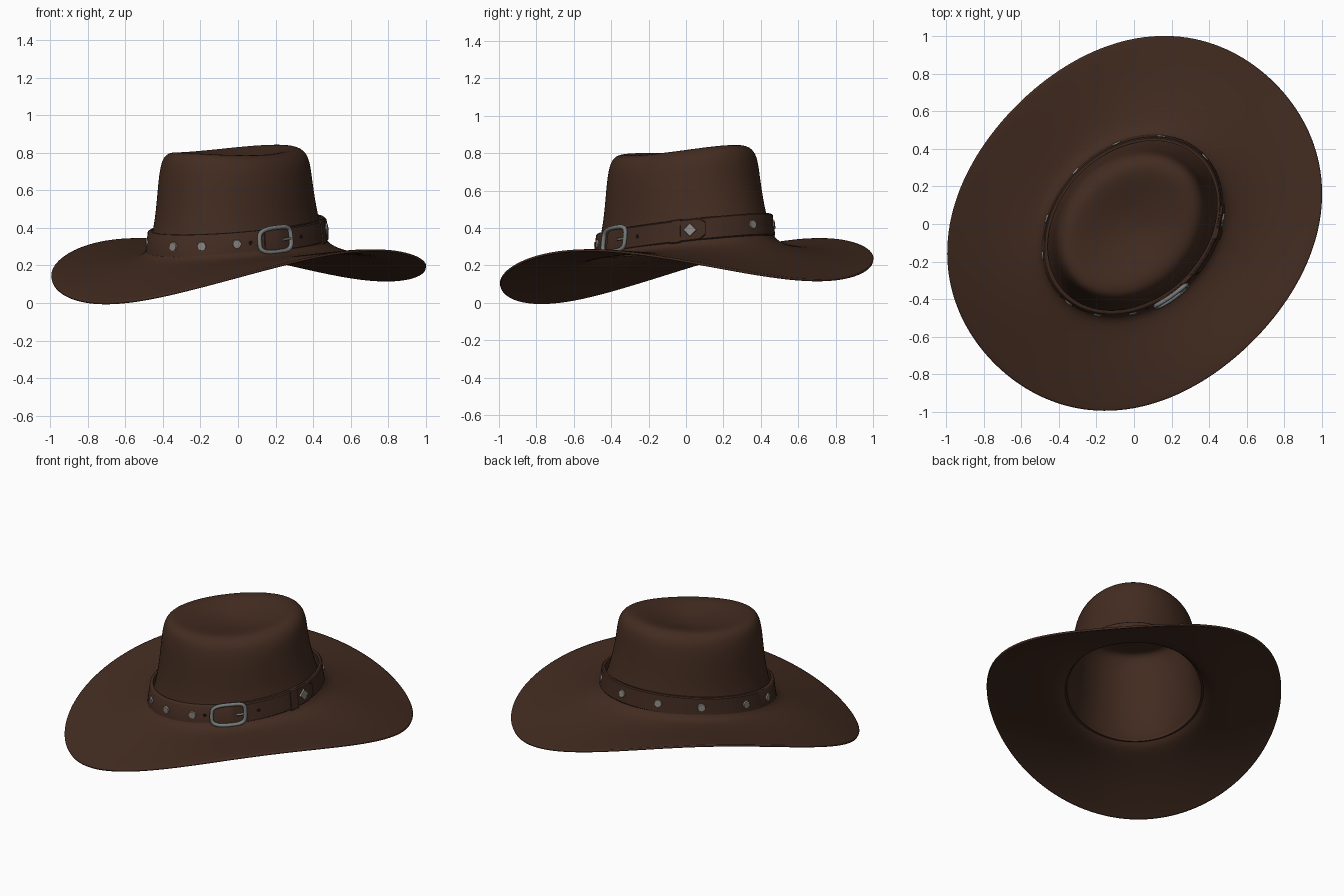
import bpy, bmesh, math
from mathutils import Vector, Matrix

if "Cube" in bpy.data.objects:
    bpy.data.objects.remove(bpy.data.objects["Cube"])

R2 = math.sqrt(0.5)
TILT = 0.034         # slight roll of the whole hat


def material(name, rgb):
    m = bpy.data.materials.new(name)
    m.diffuse_color = (*rgb, 1)
    m.use_nodes = True
    m.node_tree.nodes["Principled BSDF"].inputs["Base Color"].default_value = m.diffuse_color
    return m


FELT = material("brown_felt", (0.055, 0.0245, 0.0145))
LEATHER = material("brown_leather", (0.052, 0.0235, 0.0145))
STEEL = material("buckle_steel", (0.18, 0.195, 0.19))
STUD = material("stud_metal", (0.28, 0.255, 0.235))
DARK = material("hole_dark", (0.015, 0.008, 0.006))


def world(s, p, z):
    """s runs front to back along the hat's diagonal, p runs sideways."""
    return Vector(((s - p) * R2, (s + p) * R2, z + TILT * p))


def finish(bm, name, mat, angle=40):
    bmesh.ops.recalc_face_normals(bm, faces=bm.faces)
    me = bpy.data.meshes.new(name)
    bm.to_mesh(me)
    bm.free()
    ob = bpy.data.objects.new(name, me)
    bpy.context.collection.objects.link(ob)
    me.materials.append(mat)
    bpy.ops.object.select_all(action='DESELECT')
    ob.select_set(True)
    bpy.context.view_layer.objects.active = ob
    bpy.ops.object.shade_smooth_by_angle(angle=math.radians(angle))
    return ob


# Hat shell: rings of front radius, back radius, side radius, front z, back z, side z, squareness
RINGS = [
    (1.055, 1.065, 0.892, 0.002, 0.125, 0.314, 0.025),
    (1.02, 1.025, 0.86, 0.022, 0.140, 0.315, 0.025),
    (0.85, 0.85, 0.71, 0.108, 0.205, 0.297, 0.02),
    (0.69, 0.67, 0.565, 0.178, 0.268, 0.280, 0.01),
    (0.58, 0.55, 0.46, 0.218, 0.315, 0.277, 0),
    (0.530, 0.505, 0.418, 0.262, 0.368, 0.310, 0),
    (0.49, 0.465, 0.385, 0.420, 0.490, 0.450, 0),
    (0.470, 0.428, 0.374, 0.62, 0.65, 0.63, 0),
    (0.458, 0.418, 0.358, 0.74, 0.775, 0.732, 0),
    (0.430, 0.390, 0.330, 0.798, 0.832, 0.783, 0),
    (0.37, 0.33, 0.275, 0.803, 0.852, 0.810, 0),
    (0.24, 0.22, 0.17, 0.778, 0.815, 0.785, 0),
    (0.10, 0.10, 0.08, 0.760, 0.778, 0.763, 0),
]
N = 40
bm = bmesh.new()
loops = []
for af, ab, b, zf, zb, zs, k in RINGS:
    lift = (zf + zb) / 2
    A, B, C = (lift + zs) / 2, (lift - zs) / 2, (zf - zb) / 2
    loop = []
    for i in range(N):
        t = 2 * math.pi * i / N
        g = 1 + k * math.sin(2 * t) ** 2
        s = -(af + ab) / 2 * g * math.cos(t) - (af - ab) / 2
        z = A + B * math.cos(2 * t) + C * math.cos(t)
        loop.append(bm.verts.new(world(s, b * g * math.sin(t), z)))
    loops.append(loop)
for lo, hi in zip(loops, loops[1:]):
    for i in range(N):
        j = (i + 1) % N
        bm.faces.new((lo[i], lo[j], hi[j], hi[i]))
tip = bm.verts.new(world(0, 0, 0.758))
for i in range(N):
    bm.faces.new((loops[-1][i], loops[-1][(i + 1) % N], tip))
hat = finish(bm, "hat_shell", FELT, 60)
if hat.data.polygons[0].normal.z < 0:
    hat.data.flip_normals()
sub = hat.modifiers.new("smooth", 'SUBSURF')
sub.levels = sub.render_levels = 2
sol = hat.modifiers.new("thickness", 'SOLIDIFY')
sol.thickness, sol.offset = 0.012, -1


def on_band(deg, off=0, h=0):
    """Point on the tilted hat band: angle from the front, outward offset, height."""
    t = math.radians(deg)
    a, b = 0.526, 0.413
    n = Vector((-math.cos(t) / a, math.sin(t) / b)).normalized()
    off -= 0.12 * h
    s = -a * math.cos(t) - 0.012 + n.x * off
    p = b * math.sin(t) + n.y * off
    return world(s, p, 0.362 + 0.11 * s + h)


def strap(name, t0, t1, inner, outer, half, closed=False, tip_round=0):
    bm = bmesh.new()
    n = max(6, int(abs(t1 - t0) / 4))
    rings = []
    for i in range(n if closed else n + 1):
        f = i / n
        h = half
        if tip_round and f > 1 - tip_round:
            u = (f - 1 + tip_round) / tip_round
            h = half * (0.6 + 0.4 * math.sqrt(max(0, 1 - u * u)))
        d = t0 + (t1 - t0) * f
        e = 0.006
        section = [(inner, -h), (outer - e, -h), (outer, -h + e),
                   (outer, h - e), (outer - e, h), (inner, h)]
        rings.append([bm.verts.new(on_band(d, o, y)) for o, y in section])
    for i in range(len(rings) if closed else len(rings) - 1):
        r, q = rings[i], rings[(i + 1) % len(rings)]
        for k in range(6):
            bm.faces.new((r[k], r[(k + 1) % 6], q[(k + 1) % 6], q[k]))
    if not closed:
        bm.faces.new(rings[0])
        bm.faces.new(rings[-1])
    return finish(bm, name, LEATHER)


# Hat band, overlapping strap end and keeper loop
strap("hat_band", 0, 360, -0.014, 0.006, 0.060, closed=True)
strap("strap_end", -70, -142, 0.0, 0.014, 0.059, tip_round=0.08)
strap("keeper_loop", -120, -126, 0.0, 0.021, 0.064)


def disc(name, deg, off, r, depth, mat, sides=12, h=0):
    bm = bmesh.new()
    bmesh.ops.create_cone(bm, cap_ends=True, segments=sides,
                          radius1=r, radius2=r * 0.88, depth=depth)
    out = (on_band(deg, 0.1) - on_band(deg)).normalized()
    up = Vector((0, 0, 1))
    side = up.cross(out).normalized()
    rot = Matrix((side, out.cross(side), out)).transposed().to_4x4()
    bm.transform(Matrix.Translation(on_band(deg, off, h)) @ rot)
    return finish(bm, name, mat, 25)


# Studs round the band, diamond stud on the strap end, punched holes
for i, d in enumerate((-7, -29, -52, 32, 56, 89, 118, 147, -178)):
    disc(f"stud_{i}", d, 0.008, 0.025, 0.008, STUD)
disc("diamond_stud", -132, 0.016, 0.038, 0.010, STUD, sides=4)
for i, d in enumerate((-61, -88, -97)):
    disc(f"hole_{i}", d, 0.007 if d > -70 else 0.015, 0.011, 0.004, DARK)


def wire(name, pts, radius, cyclic):
    cu = bpy.data.curves.new(name, 'CURVE')
    cu.dimensions = '3D'
    cu.bevel_depth, cu.bevel_resolution = radius, 2
    cu.use_fill_caps = True
    sp = cu.splines.new('POLY')
    sp.points.add(len(pts) - 1)
    for q, v in zip(sp.points, pts):
        q.co = (*v, 1)
    sp.use_cyclic_u = cyclic
    cu.materials.append(STEEL)
    ob = bpy.data.objects.new(name, cu)
    bpy.context.collection.objects.link(ob)
    bpy.ops.object.select_all(action='DESELECT')
    ob.select_set(True)
    bpy.context.view_layer.objects.active = ob
    bpy.ops.object.convert(target='MESH')
    bpy.ops.object.shade_smooth_by_angle(angle=math.radians(50))


# Buckle: rectangular frame, rounder at its front end, and a pin
frame = []
for i in range(32):
    t = 2 * math.pi * i / 32
    c, s = math.cos(t), math.sin(t)
    e = 0.8 if c > 0 else 0.45
    frame.append(on_band(-77 + 11 * math.copysign(abs(c) ** e, c), 0.018,
                         0.004 + 0.064 * math.copysign(abs(s) ** 0.5, s)))
wire("buckle_frame", frame, 0.012, True)
wire("buckle_pin", [on_band(-77 + x, 0.020) for x in (-11, -8, -5)], 0.007, False)
